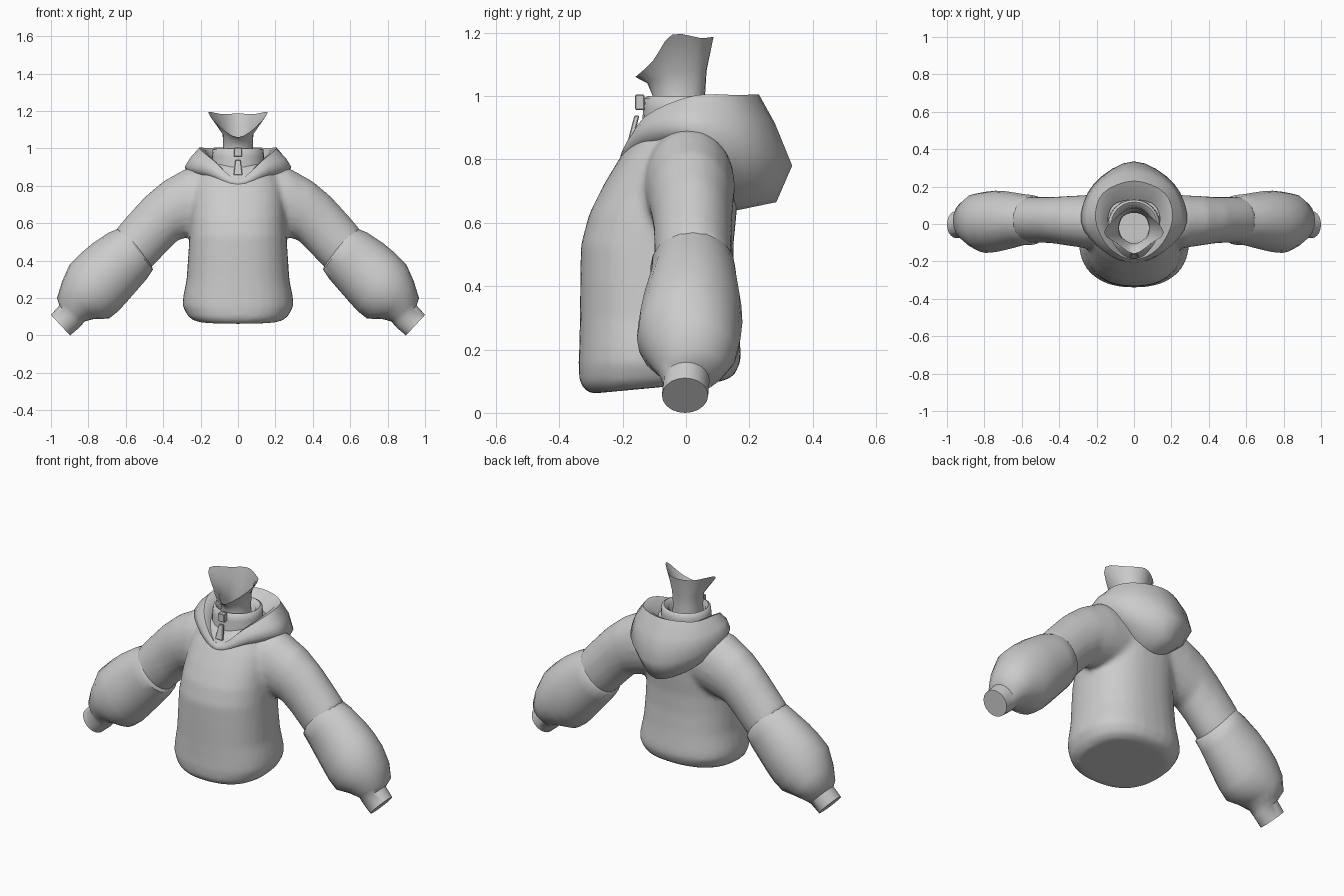
import bpy, bmesh, math
from mathutils import Vector

grey = bpy.data.materials.new("plain grey")
grey.diffuse_color = (0.6, 0.6, 0.6, 1)


def loft(bm, rings, cap_start=False, cap_end=False):
    """Skin a list of closed rings with quads."""
    vs = [[bm.verts.new(p) for p in r] for r in rings]
    n = len(vs[0])
    for a, b in zip(vs, vs[1:]):
        for i in range(n):
            j = (i + 1) % n
            bm.faces.new((a[i], a[j], b[j], b[i]))
    if cap_start:
        bm.faces.new(vs[0][::-1])
    if cap_end:
        bm.faces.new(vs[-1])


def finish(bm, name, angle=50):
    bmesh.ops.recalc_face_normals(bm, faces=bm.faces)
    me = bpy.data.meshes.new(name)
    bm.to_mesh(me)
    bm.free()
    ob = bpy.data.objects.new(name, me)
    bpy.context.collection.objects.link(ob)
    me.materials.append(grey)
    bpy.ops.object.select_all(action='DESELECT')
    ob.select_set(True)
    bpy.context.view_layer.objects.active = ob
    bpy.ops.object.shade_smooth_by_angle(angle=math.radians(angle))
    return ob


def oval(z, hx, y0, y1, tilt=0, n=32, power=0.85):
    """Horizontal rounded-square ring; tilt raises the back."""
    pts = []
    for i in range(n):
        a = 2 * math.pi * i / n
        c, s = math.cos(a), math.sin(a)
        x = math.copysign(abs(c) ** power, c) * hx
        t = math.copysign(abs(s) ** power, s)
        pts.append((x, (y0 + y1) / 2 + t * (y1 - y0) / 2, z + tilt * (t + 1) / 2))
    return pts


def sleeve_ring(side, xt, zt, xb, zb, y0, y1, n=20):
    """Ring spanning an upper and a lower silhouette point."""
    pts = []
    for i in range(n):
        a = 2 * math.pi * i / n
        c, s = math.cos(a), math.sin(a)
        pts.append((side * ((xt + xb) / 2 + c * (xt - xb) / 2),
                    (y0 + y1) / 2 + s * (y1 - y0) / 2,
                    (zt + zb) / 2 + c * (zt - zb) / 2))
    return pts


def half_loop(keys, steps=4):
    """Smooth closed loop from front-to-back points on the +x half."""
    pts = [Vector(k) for k in keys]
    pts += [Vector((-p.x, p.y, p.z)) for p in pts[-2:0:-1]]
    n, out = len(pts), []
    for i in range(n):
        p0, p1, p2, p3 = (pts[(i + k) % n] for k in (-1, 0, 1, 2))
        for s in range(steps):
            t = s / steps
            out.append(0.5 * (2 * p1 + (p2 - p0) * t + (2 * p0 - 5 * p1 + 4 * p2 - p3) * t * t
                              + (3 * p1 - p0 - 3 * p2 + p3) * t ** 3))
    return out


# Torso with upper sleeves, fused into one soft skin
bm = bmesh.new()
loft(bm, [oval(*r) for r in (
    (0.06, 0.235, -0.305, 0.12, 0.04), (0.09, 0.27, -0.335, 0.155, 0.03),
    (0.15, 0.297, -0.34, 0.175, 0.02), (0.21, 0.293, -0.337, 0.172),
    (0.30, 0.275, -0.335, 0.16), (0.42, 0.267, -0.334, 0.15),
    (0.53, 0.26, -0.332, 0.15), (0.63, 0.255, -0.305, 0.16),
    (0.72, 0.25, -0.26, 0.165), (0.80, 0.24, -0.212, 0.165),
    (0.87, 0.21, -0.165, 0.155), (0.92, 0.15, -0.12, 0.13))], True, True)
upper = ((0.10, 0.92, 0.10, 0.56, -0.14, 0.15), (0.28, 0.892, 0.24, 0.53, -0.13, 0.155),
         (0.40, 0.825, 0.32, 0.51, -0.115, 0.15), (0.50, 0.74, 0.38, 0.45, -0.103, 0.145),
         (0.60, 0.63, 0.45, 0.375, -0.10, 0.145), (0.655, 0.565, 0.51, 0.32, -0.10, 0.145))
for side in (1, -1):
    loft(bm, [sleeve_ring(side, *r) for r in upper], True, True)
torso = finish(bm, "torso_and_upper_sleeves")
fuse = torso.modifiers.new("fuse", 'REMESH')
fuse.mode = 'VOXEL'
fuse.voxel_size = 0.014
fuse.use_smooth_shade = True
soften = torso.modifiers.new("soften", 'SMOOTH')
soften.factor = 0.5
soften.iterations = 8

# Puffed lower sleeves ending in narrow cuffs
lower = ((0.62, 0.585, 0.46, 0.37, -0.098, 0.14), (0.638, 0.572, 0.455, 0.352, -0.112, 0.155),
         (0.69, 0.55, 0.49, 0.30, -0.112, 0.16), (0.78, 0.49, 0.59, 0.185, -0.138, 0.175),
         (0.84, 0.44, 0.64, 0.13, -0.15, 0.178), (0.90, 0.38, 0.69, 0.09, -0.155, 0.172),
         (0.94, 0.29, 0.77, 0.088, -0.125, 0.16), (0.968, 0.20, 0.82, 0.075, -0.09, 0.125),
         (0.955, 0.16, 0.845, 0.045, -0.072, 0.074), (1.0, 0.11, 0.898, 0.0, -0.076, 0.07))
for side, label in ((1, "left"), (-1, "right")):
    bm = bmesh.new()
    loft(bm, [sleeve_ring(side, *r) for r in lower], True, True)
    finish(bm, label + "_lower_sleeve")

# Hood folded down over the shoulders; loops run from the inner fold to the underside
bm = bmesh.new()
hood = (
    ((0, -0.13, 0.81), (0.09, -0.10, 0.88), (0.14, 0.0, 0.93), (0.11, 0.10, 0.94), (0, 0.13, 0.94)),
    ((0, -0.175, 0.825), (0.115, -0.12, 0.925), (0.175, 0.01, 0.985), (0.14, 0.14, 0.985), (0, 0.19, 0.985)),
    ((0, -0.19, 0.835), (0.13, -0.13, 0.935), (0.205, 0.02, 1.0), (0.165, 0.165, 1.003), (0, 0.23, 1.005)),
    ((0, -0.202, 0.825), (0.16, -0.14, 0.91), (0.255, 0.01, 0.95), (0.195, 0.20, 0.925), (0, 0.28, 0.915)),
    ((0, -0.207, 0.81), (0.165, -0.145, 0.875), (0.283, 0.01, 0.905), (0.215, 0.215, 0.83), (0, 0.335, 0.78)),
    ((0, -0.20, 0.795), (0.155, -0.13, 0.85), (0.265, 0.01, 0.865), (0.175, 0.19, 0.735), (0, 0.285, 0.665)),
    ((0, -0.17, 0.78), (0.13, -0.11, 0.83), (0.22, 0.01, 0.83), (0.13, 0.13, 0.70), (0, 0.14, 0.635)))
loft(bm, [half_loop(r) for r in hood])
finish(bm, "hood", 60)

# Standing collar with a rolled-in top edge
bm = bmesh.new()
loft(bm, [oval(z, hx, y0, y1, 0, 24, 1) for z, hx, y0, y1 in (
    (0.82, 0.142, -0.145, 0.135), (0.96, 0.14, -0.135, 0.13), (0.993, 0.135, -0.132, 0.13),
    (1.0, 0.122, -0.12, 0.118), (0.98, 0.10, -0.112, 0.09), (0.88, 0.09, -0.11, 0.08))])
finish(bm, "collar", 60)

# Open neck, flaring to a rim that dips at the front
bm = bmesh.new()
neck = (
    ((0, -0.11, 0.86), (0.07, -0.075, 0.86), (0.09, -0.02, 0.86), (0.065, 0.045, 0.86), (0, 0.07, 0.86)),
    ((0, -0.105, 1.0), (0.06, -0.075, 1.0), (0.08, -0.02, 1.0), (0.058, 0.04, 1.0), (0, 0.06, 1.0)),
    ((0, -0.122, 1.04), (0.065, -0.08, 1.06), (0.082, -0.02, 1.08), (0.06, 0.045, 1.08), (0, 0.065, 1.08)),
    ((0, -0.16, 1.06), (0.09, -0.105, 1.11), (0.16, -0.045, 1.193), (0.085, 0.045, 1.183), (0, 0.087, 1.187)))
loft(bm, [half_loop(r, 3) for r in neck])
finish(bm, "neck", 60)


# Zip slider and hanging pull tab
def block(name, top, bottom, depth):
    """Tapered block between two (half width, y, z) ends."""
    bm = bmesh.new()
    loft(bm, [[(-w, y - depth, z), (w, y - depth, z), (w, y + depth, z), (-w, y + depth, z)]
              for w, y, z in (bottom, top)], True, True)
    bmesh.ops.bevel(bm, geom=bm.edges[:], offset=0.003, segments=1, affect='EDGES')
    finish(bm, name, 30)


block("zip_slider", (0.021, -0.146, 1.004), (0.021, -0.146, 0.956), 0.015)
block("zip_pull", (0.014, -0.155, 0.938), (0.024, -0.176, 0.858), 0.008)
